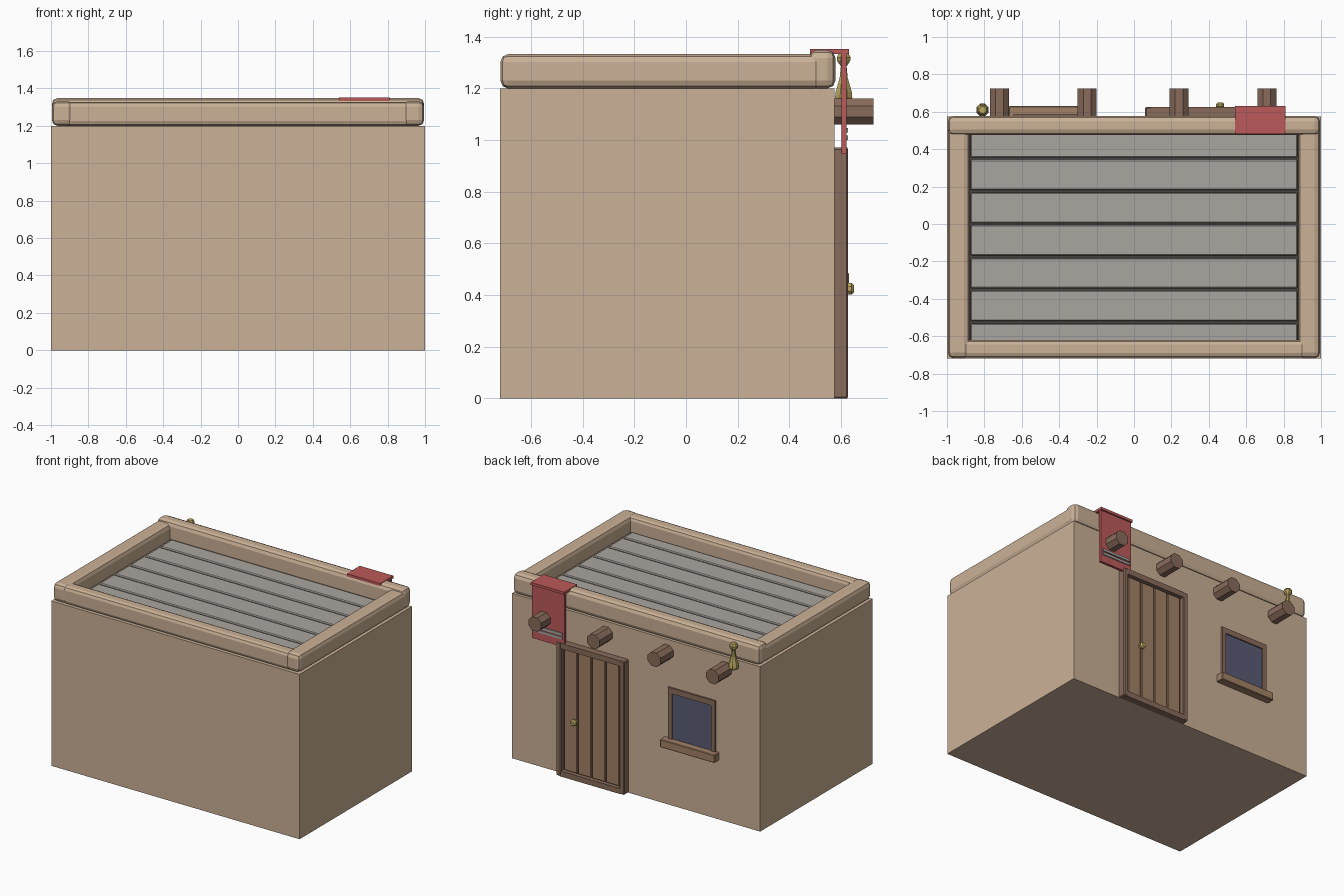
import bpy, bmesh, math
from mathutils import Matrix, Vector

if "Cube" in bpy.data.objects:
    bpy.data.objects.remove(bpy.data.objects["Cube"], do_unlink=True)


def material(name, rgb):
    m = bpy.data.materials.new(name)
    m.use_nodes = True
    m.diffuse_color = (*rgb, 1)
    m.node_tree.nodes["Principled BSDF"].inputs["Base Color"].default_value = (*rgb, 1)
    return m


PLASTER = material("sand plaster", (0.60, 0.44, 0.31))
SLATE = material("grey boards", (0.40, 0.375, 0.35))
DARK = material("dark wood", (0.25, 0.15, 0.105))
WOOD = material("light wood", (0.36, 0.22, 0.135))
RED = material("red cloth", (0.50, 0.10, 0.10))
GOLD = material("old brass", (0.50, 0.40, 0.12))
GLASS = material("window glass", (0.10, 0.11, 0.18))
GROOVE = material("groove shadow", (0.07, 0.06, 0.055))


def finish(name, bm, mat):
    mesh = bpy.data.meshes.new(name)
    bm.normal_update()
    bm.to_mesh(mesh)
    bm.free()
    obj = bpy.data.objects.new(name, mesh)
    bpy.context.collection.objects.link(obj)
    mesh.materials.append(mat)
    return obj


def box(name, x, y, z, mat, bevel=0, segments=1):
    """Box from (low, high) ranges on each axis."""
    bm = bmesh.new()
    size = [b - a for a, b in (x, y, z)]
    mid = [(a + b) / 2 for a, b in (x, y, z)]
    bmesh.ops.create_cube(bm, size=1, matrix=Matrix.Translation(mid) @ Matrix.Diagonal((*size, 1)))
    obj = finish(name, bm, mat)
    if bevel:
        mod = obj.modifiers.new("Bevel", "BEVEL")
        mod.width, mod.segments = bevel, segments
    return obj


def lathe(name, profile, matrix, mat, sides=8):
    """Turned shape from (radius, height) points, capped at both ends."""
    bm = bmesh.new()
    rings = [[bm.verts.new(matrix @ Vector((r * math.cos(a), r * math.sin(a), h)))
              for a in [2 * math.pi * (i + 0.5) / sides for i in range(sides)]]
             for r, h in profile]
    for low, high in zip(rings, rings[1:]):
        for i in range(sides):
            j = (i + 1) % sides
            bm.faces.new((low[i], low[j], high[j], high[i]))
    bm.faces.new(rings[0][::-1])
    bm.faces.new(rings[-1])
    return finish(name, bm, mat)


def outward(x, y, z):
    """Turn the lathe axis to point along +y."""
    return Matrix.Translation((x, y, z)) @ Matrix.Rotation(-math.pi / 2, 4, "X")


BACK = 0.575

# Main walls and rounded parapet
box("walls", (-1, 1), (-0.72, BACK), (0, 1.2), PLASTER)
for side, name in ((-1, "right_parapet"), (1, "left_parapet")):
    box(name, sorted((side * 0.88, side * 0.995)), (-0.718, 0.53), (1.2, 1.332), PLASTER, 0.03, 2)
box("front_parapet", (-0.92, 0.92), (-0.715, -0.62), (1.2, 1.328), PLASTER, 0.025, 2)
box("back_parapet", (-0.995, 0.995), (0.475, 0.578), (1.2, 1.348), PLASTER, 0.03, 2)

# Roof boards above a dark gap layer
box("roof_gaps", (-0.88, 0.88), (-0.64, 0.49), (1.195, 1.205), GROOVE)
edges = [-0.7, -0.525, -0.35, -0.175, 0, 0.175, 0.35, 0.525]
for i, (a, b) in enumerate(zip(edges, edges[1:])):
    box(f"roof_board_{i + 1}", (-0.875, 0.875),
        (max(a + 0.006, -0.63), min(b - 0.006, 0.485)), (1.2, 1.22), SLATE, 0.006)

# Roof beams through the back wall
for i, x in enumerate((-0.72, -0.25, 0.24, 0.71)):
    lathe(f"roof_beam_{i + 1}", [(0.055, 0), (0.055, 0.17)], outward(x, 0.555, 1.11), DARK)

# Door frame, boards and knob
DOOR_L, DOOR_R, DOOR_TOP = 0.06, 0.61, 0.97
box("door_backing", (DOOR_L + 0.02, DOOR_R - 0.02), (0.56, 0.592), (0.01, DOOR_TOP - 0.02), GROOVE)
for name, a, b in (("door_post_right", DOOR_L, DOOR_L + 0.04), ("door_post_left", DOOR_R - 0.04, DOOR_R)):
    box(name, (a, b), (0.56, 0.626), (0, DOOR_TOP), DARK, 0.006)
for name, a, b in (("door_sill", 0, 0.04), ("door_lintel", DOOR_TOP - 0.04, DOOR_TOP)):
    box(name, (DOOR_L + 0.03, DOOR_R - 0.03), (0.56, 0.625), (a, b), DARK)
step = (DOOR_R - DOOR_L - 0.10) / 4
for i in range(4):
    a = DOOR_L + 0.05 + i * step
    box(f"door_board_{i + 1}", (a + 0.005, a + step - 0.005), (0.57, 0.608),
        (0.045, DOOR_TOP - 0.045), WOOD, 0.004)
lathe("door_knob", [(0.01, 0), (0.01, 0.018), (0.024, 0.022), (0.024, 0.036), (0.014, 0.045)],
      outward(0.46, 0.605, 0.425), GOLD)

# Window with frame, glass and sill
WL, WR, WB, WT = -0.645, -0.265, 0.47, 0.86
box("window_glass", (WL + 0.02, WR - 0.02), (0.56, 0.579), (WB, WT - 0.02), GLASS)
for name, a, b in (("window_post_right", WL, WL + 0.033), ("window_post_left", WR - 0.033, WR)):
    box(name, (a, b), (0.56, 0.588), (WB, WT), DARK)
box("window_lintel", (WL + 0.033, WR - 0.033), (0.56, 0.588), (WT - 0.04, WT), DARK)
box("window_sill", (-0.67, -0.23), (0.56, 0.63), (0.43, 0.488), WOOD, 0.004)

# Cloth folded over the parapet, with pale stripes
box("cloth_top", (0.54, 0.81), (0.48, 0.63), (1.333, 1.352), RED)
box("cloth_drop", (0.545, 0.805), (0.602, 0.62), (0.945, 1.34), RED)
for i, z in enumerate((1.0, 1.028)):
    box(f"cloth_stripe_{i + 1}", (0.56, 0.79), (0.618, 0.627), (z, z + 0.018), SLATE)

# Brass bell beside the end beam
lathe("bell", [(0.03, 1.15), (0.036, 1.165), (0.034, 1.185), (0.017, 1.24), (0.012, 1.285),
               (0.027, 1.305), (0.029, 1.32), (0.02, 1.335)],
      Matrix.Translation((-0.81, 0.61, 0)), GOLD)
